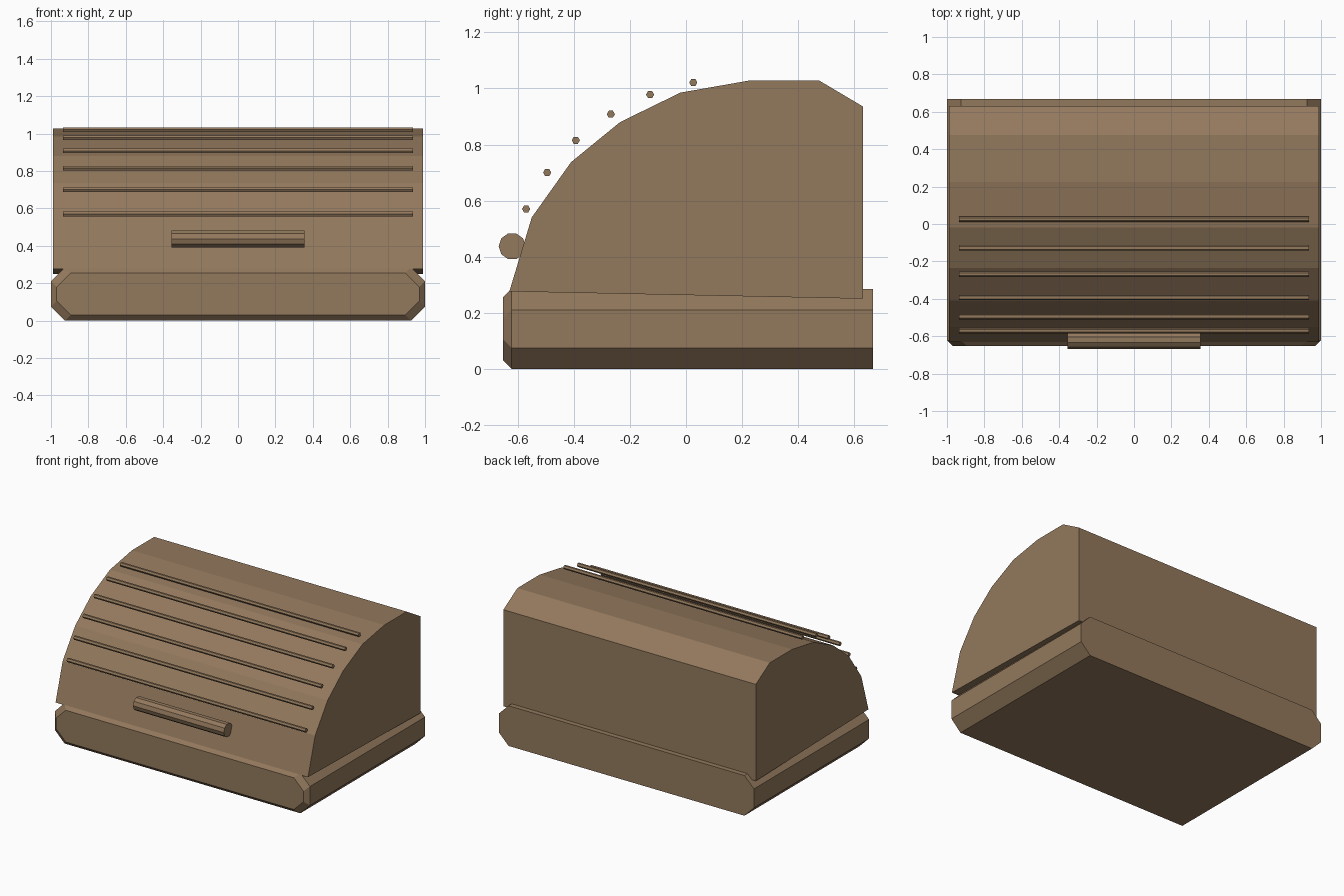
import bpy
import bmesh
from math import cos, sin, tau

cube = bpy.data.objects.get("Cube")
if cube:
    bpy.data.objects.remove(cube, do_unlink=True)

# Single wood-brown finish
brown = bpy.data.materials.new("warm_brown")
brown.use_nodes = True
brown.diffuse_color = (0.29, 0.19, 0.108, 1)
brown.node_tree.nodes["Principled BSDF"].inputs["Base Color"].default_value = brown.diffuse_color


def loft(name, rings):
    """Join matching rings of points into a closed, flat-shaded solid."""
    bm = bmesh.new()
    loops = [[bm.verts.new(p) for p in ring] for ring in rings]
    for a, b in zip(loops, loops[1:]):
        for i in range(len(a)):
            j = (i + 1) % len(a)
            bm.faces.new((a[i], a[j], b[j], b[i]))
    bm.faces.new(loops[0])
    bm.faces.new(loops[-1])
    bmesh.ops.recalc_face_normals(bm, faces=bm.faces)
    mesh = bpy.data.meshes.new(name)
    bm.to_mesh(mesh)
    bm.free()
    mesh.materials.append(brown)
    obj = bpy.data.objects.new(name, mesh)
    bpy.context.collection.objects.link(obj)
    return obj


def extrude_x(name, profile, half):
    """Extrude a (y, z) profile symmetrically along x."""
    return loft(name, [[(x, y, z) for y, z in profile] for x in (-half, half)])


def bar(name, y, z, radius, sides, half):
    """Straight bar with a regular polygon section."""
    angles = [tau * i / sides for i in range(sides)]
    return extrude_x(name, [(y + radius * cos(a), z + radius * sin(a)) for a in angles], half)


def base_ring(y, inset):
    """Chamfered rectangle across the base, shrunk by inset."""
    w, low, high, c = 1 - inset, inset, 0.285 - inset, 0.075
    half = [(w - c, low), (w, low + c), (w, high - c), (w - c, high)]
    outline = half + [(-x, z) for x, z in reversed(half)]
    return [(x, y, z) for x, z in outline]


# Base with chamfered long edges and a bevelled front
loft("base", [base_ring(-0.652, 0.03), base_ring(-0.622, 0), base_ring(0.667, 0)])

# Curved roll-top lid
lid_profile = [(-0.63, 0.276), (-0.55, 0.54), (-0.41, 0.737), (-0.235, 0.88),
               (-0.02, 0.985), (0.225, 1.028), (0.475, 1.028), (0.632, 0.935),
               (0.632, 0.25)]
extrude_x("lid", lid_profile, 0.99)

# Thin hexagonal slats floating over the lid curve
slats = [(-0.57, 0.57), (-0.495, 0.70), (-0.393, 0.815),
         (-0.268, 0.908), (-0.128, 0.978), (0.026, 1.021)]
for n, (y, z) in enumerate(slats, 1):
    bar(f"lid_slat_{n}", y, z, 0.0145, 6, 0.935)

# Handle on the front of the lid
bar("handle", -0.62, 0.437, 0.048, 10, 0.356)
